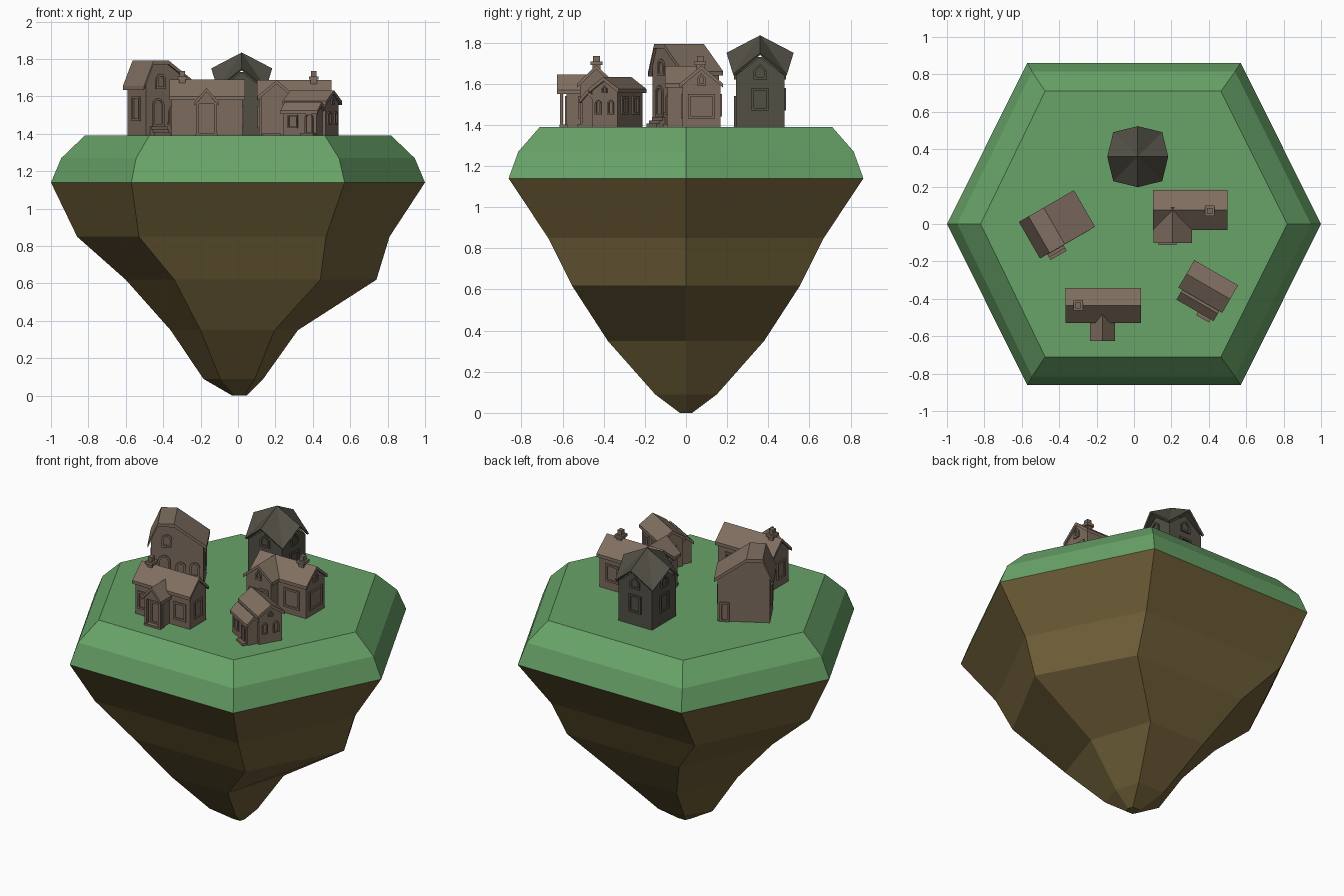
import bpy, bmesh
from math import radians, sin, cos, pi
from mathutils import Matrix, Vector

if "Cube" in bpy.data.objects:
    bpy.data.objects.remove(bpy.data.objects["Cube"])

G = 1.39  # ground level


def material(name, c):
    m = bpy.data.materials.new(name)
    m.diffuse_color = (*c, 1)
    m.use_nodes = True
    m.node_tree.nodes["Principled BSDF"].inputs["Base Color"].default_value = m.diffuse_color
    return m


GRASS = material("grass", (0.14, 0.37, 0.14))
ROCK = material("rock", (0.16, 0.115, 0.04))
WOOD = material("timber", (0.20, 0.145, 0.11))
ROOF = material("shingle", (0.22, 0.16, 0.12))
DARK = material("dark_timber", (0.085, 0.078, 0.06))


def mesh(name, verts, faces, mat, M=Matrix()):
    bm = bmesh.new()
    vs = [bm.verts.new(M @ Vector(v)) for v in verts]
    for f in faces:
        bm.faces.new([vs[i] for i in f])
    bmesh.ops.recalc_face_normals(bm, faces=bm.faces)
    me = bpy.data.meshes.new(name)
    bm.to_mesh(me)
    bm.free()
    me.materials.append(mat)
    ob = bpy.data.objects.new(name, me)
    bpy.context.collection.objects.link(ob)
    return ob


def place(x, y, deg=0, z=G):
    return Matrix.Translation((x, y, z)) @ Matrix.Rotation(radians(deg), 4, 'Z')


def wall(M, x, y, deg=0):
    """Frame on a wall whose outside is local -y."""
    return M @ place(x, y, deg, 0)


def prism(name, prof, y0, y1, M, mat):
    n = len(prof)
    v = [(x, y, z) for y in (y0, y1) for x, z in prof]
    f = [tuple(range(n)), tuple(range(n, 2 * n))]
    f += [(i, (i + 1) % n, n + (i + 1) % n, n + i) for i in range(n)]
    return mesh(name, v, f, mat, M)


def box(name, x0, x1, y0, y1, z0, z1, M, mat):
    return prism(name, [(x0, z0), (x1, z0), (x1, z1), (x0, z1)], y0, y1, M, mat)


def roof(name, pts, y0, y1, M, mat=ROOF, t=0.02):
    prism(name, pts + [(x, z - t) for x, z in reversed(pts)], y0, y1, M, mat)


def gable(name, hw, rw, eave, ridge, y0, y1, M, over=0.012, cx=0):
    """Gabled block with an overhanging roof; ridge runs along local y."""
    slope = (ridge - eave) / rw
    e = ridge - slope * hw - 0.012
    prism(name + "_walls", [(cx - hw, 0), (cx + hw, 0), (cx + hw, e), (cx, ridge - 0.012),
                            (cx - hw, e)], y0, y1, M, WOOD)
    roof(name + "_roof", [(cx - rw, eave), (cx, ridge), (cx + rw, eave)],
         y0 - over, y1 + over, M)


def frame(name, M, x, z, w, h, kind="square", mat=WOOD, b=0.012, d=0.008):
    """Raised trim around a window or door opening."""
    def outline(w, h, z):
        p = [(x - w / 2, z), (x + w / 2, z)]
        if kind == "square":
            return p + [(x + w / 2, z + h), (x - w / 2, z + h)]
        if kind == "point":
            return p + [(x + w / 2, z + h * .6), (x, z + h), (x - w / 2, z + h * .6)]
        return p + [(x + w / 2 * cos(a * pi / 6), z + h - w / 2 + w / 2 * sin(a * pi / 6))
                    for a in range(7)]
    o, i = outline(w, h, z), outline(w - 2 * b, h - 2 * b, z + b)
    n = len(o)
    v = [(a, y, c) for y in (-d, 0.002) for loop in (o, i) for a, c in loop]
    f = []
    for k in range(n):
        j = (k + 1) % n
        f += [(k, j, n + j, n + k), (2 * n + k, 2 * n + j, 3 * n + j, 3 * n + k),
              (k, j, 2 * n + j, 2 * n + k), (n + k, n + j, 3 * n + j, 3 * n + k)]
    mesh(name, v, f, mat, M)


def chimney(x, y, top):
    M = place(x, y)
    box("chimney_stack", -.018, .018, -.02, .02, .2, top - .03, M, WOOD)
    box("chimney_cap", -.026, .026, -.028, .028, top - .045, top - .028, M, ROOF)
    box("chimney_pot", -.014, .014, -.016, .016, top - .028, top, M, WOOD)


# Floating island: stacked hexagon rings (z, left, right, front left, front right, half depth)
def rings(name, rows, mat):
    v, f = [], []
    for z, l, r, fl, fr, d in rows:
        v += [(l, 0, z), (fl, -d, z), (fr, -d, z), (r, 0, z), (fr, d, z), (fl, d, z)]
    for k in range(len(rows) - 1):
        f += [(6 * k + i, 6 * k + (i + 1) % 6, 6 * k + 6 + (i + 1) % 6, 6 * k + 6 + i)
              for i in range(6)]
    f += [tuple(range(6)), tuple(range(len(v) - 6, len(v)))]
    mesh(name, v, f, mat)


rings("grass_cap", [(1.14, -1, 1, -.57, .57, .862), (1.27, -.945, .945, -.545, .54, .815),
                    (G, -.82, .82, -.475, .465, .71)], GRASS)
rings("rock_base", [(0, -.03, .045, -.015, .035, .03), (.09, -.185, .135, -.095, .09, .15),
                    (.35, -.36, .32, -.2, .195, .38), (.62, -.6, .74, -.34, .44, .555),
                    (.85, -.86, .81, -.53, .47, .67), (1.14, -1, 1, -.57, .57, .862)], ROCK)

# Tower with crossed gables
T = place(.02, .36)
for a in (0, 90):
    prism("tower_walls", [(-.118, 0), (.118, 0), (.118, .25), (0, .34), (-.118, .25)],
          -.118, .118, T @ Matrix.Rotation(radians(a), 4, 'Z'), DARK)
v = [(0, 0, .445)]
for k in range(8):
    r, z = ((.163, .36), (.131 * 2 ** .5, .255))[k % 2]
    v.append((r * cos(k * pi / 4), r * sin(k * pi / 4), z))
top = mesh("tower_roof", v, [(0, k + 1, (k + 1) % 8 + 1) for k in range(8)], DARK, T)
top.modifiers.new("thickness", 'SOLIDIFY').thickness = 0.012
for a in range(4):
    W = T @ Matrix.Rotation(a * pi / 2, 4, 'Z') @ Matrix.Translation((0, -.118, 0))
    frame("tower_attic_window", W, 0, .23, .065, .075, "point", DARK)
    if a:
        frame("tower_window", W, 0, .08, .085, .11, "square", DARK)
frame("tower_door", T @ Matrix.Translation((0, -.118, 0)), 0, 0, .08, .15, "square", DARK)

# Tall hall with a flat-topped roof
A = place(-.412, -.002, 30)
prism("hall_walls", [(-.15, 0), (.15, 0), (.15, .27), (-.017, .385), (-.11, .385), (-.15, .29)],
      -.1, .1, A, WOOD)
roof("hall_roof", [(-.17, .265), (-.11, .402), (-.017, .402), (.17, .27)], -.113, .113, A)
F = wall(A, 0, -.1)
frame("hall_door", F, -.075, .05, .07, .15, "round")
frame("hall_attic_window", F, -.06, .25, .06, .08, "round")
for x in (.02, .1):
    frame("hall_arched_window", F, x, .07, .06, .09, "round")
    box("hall_window_sill", x - .036, x + .036, -.014, 0, .06, .07, F, WOOD)
for k in range(3):
    box("hall_step", -.125, -.025, -.1 - .016 * (3 - k), -.1, .016 * k, .016 * (k + 1), A, WOOD)
frame("hall_back_door", wall(A, 0, .1, 180), -.11, 0, .055, .12)
frame("hall_side_window", wall(A, -.15, 0, -90), 0, .08, .08, .13)
frame("hall_side_window", wall(A, .15, 0, 90), 0, .08, .08, .12)

# Front cottage with a columned porch
B = place(-.165, -.436, 90)
gable("cottage", .08, .094, .21, .30, -.19, .19, B)
P = place(-.168, -.436)
gable("porch", .05, .067, .18, .255, -.145, -.03, P, 0)
roof("porch_canopy", [(-.067, .18), (0, .255), (.067, .18)], -.19, -.14, P)
prism("porch_pediment", [(-.055, .17), (.055, .17), (0, .237)], -.18, -.145, P, WOOD)
for x in (-.048, .048):
    box("porch_post", x - .008, x + .008, -.177, -.161, 0, .18, P, WOOD)
box("porch_floor", -.058, .058, -.18, -.14, 0, .012, P, WOOD)
frame("porch_door", wall(P, 0, -.145), 0, .01, .065, .14)
F = wall(P, 0, -.08)
for x in (-.125, .125):
    frame("cottage_front_window", F, x, .04, .085, .11)
for y, a in ((-.19, 0), (.19, 180)):
    frame("cottage_gable_window", wall(B, 0, y, a), 0, .05, .08, .11)
for x in (-.1, .1):
    frame("cottage_back_window", wall(P, x, .08, 180), 0, .05, .08, .11)
chimney(-.298, -.435, .345)

# Right house with a cross wing
D = place(.30, .075, 90)
gable("house", .092, .106, .21, .298, -.187, .187, D)
W = place(.207, .075)
gable("house_wing", .085, .102, .212, .297, -.165, 0, W)
frame("wing_door", wall(W, 0, -.165), -.035, .012, .06, .13)
box("wing_door_step", -.075, .02, -.187, -.165, 0, .014, W, WOOD)
frame("wing_attic_window", wall(W, 0, -.165), 0, .2, .04, .06, "point")
frame("wing_window", wall(W, 0, -.165), .04, .06, .06, .09)
frame("house_front_window", wall(W, .18, -.092), 0, .04, .11, .12)
for y, a in ((-.187, 0), (.187, 180)):
    F = wall(D, 0, y, a)
    frame("house_gable_window", F, 0, .04, .13, .12)
    frame("house_attic_window", F, 0, .2, .045, .06, "point")
for x in (-.02, .19):
    frame("house_back_window", wall(W, x, .092, 180), 0, .05, .09, .11)
chimney(.405, .07, .345)

# Small lodge with a lower side gable and step
C = place(.382, -.36, 60)
gable("lodge", .072, .085, .185, .243, -.122, .122, C, .013, cx=.03)
gable("lodge_lean_to", .036, .046, .135, .18, -.105, .1, C, .012, cx=-.07)
F = wall(C, 0, -.122)
for x in (-.005, .065):
    frame("lodge_arched_window", F, x, .06, .035, .07, "round", b=.008)
frame("lodge_attic_window", F, .03, .165, .03, .035, "point", b=.007)
frame("lodge_back_window", wall(C, .03, .122, 180), 0, .05, .06, .09)
for y in (-.06, .05):
    frame("lodge_side_window", wall(C, .102, 0, 90), y, .06, .06, .09)
F = wall(C, -.106, 0, -90)
frame("lodge_door", F, .06, .01, .05, .11, "round", b=.008)
frame("lodge_front_window", F, -.04, .04, .06, .07, b=.008)
box("lodge_step", -.135, -.1, -.1, -.02, 0, .014, C, WOOD)
